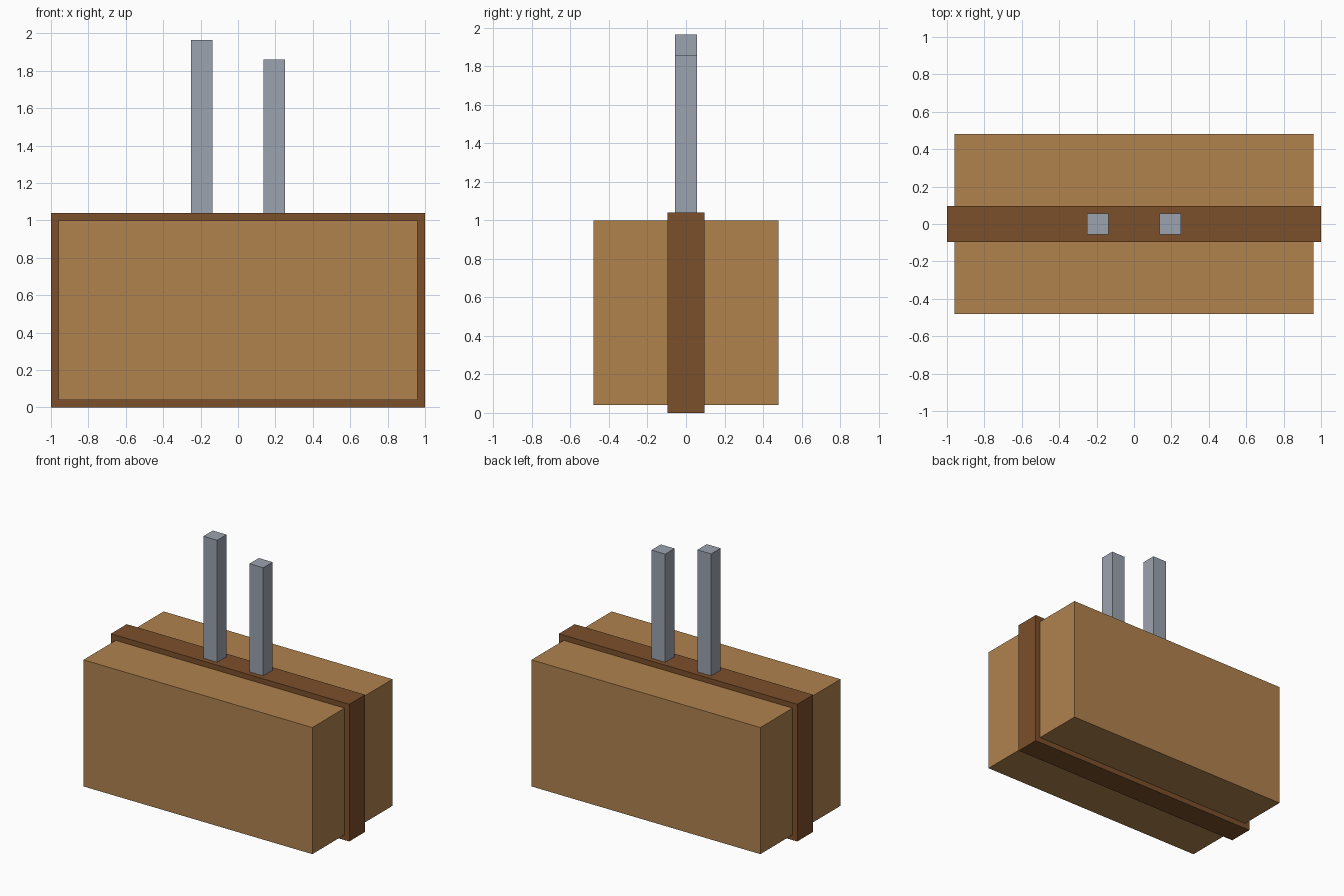
import bpy

cube = bpy.data.objects.get("Cube")
if cube:
    bpy.data.objects.remove(cube, do_unlink=True)


def material(name, rgb):
    mat = bpy.data.materials.new(name)
    mat.use_nodes = True
    color = (*rgb, 1.0)
    mat.diffuse_color = color
    mat.node_tree.nodes["Principled BSDF"].inputs["Base Color"].default_value = color
    return mat


def box(name, x, width, depth, bottom, top, mat):
    """Add a box centred on y = 0 between two heights."""
    bpy.ops.mesh.primitive_cube_add(size=1, location=(x, 0, (bottom + top) / 2))
    obj = bpy.context.object
    obj.name = name
    obj.scale = (width, depth, top - bottom)
    bpy.ops.object.transform_apply(location=False, rotation=False, scale=True)
    obj.data.materials.append(mat)
    return obj


tan = material("tan", (0.434, 0.223, 0.076))
brown = material("dark brown", (0.202, 0.080, 0.025))
grey = material("metal grey", (0.332, 0.366, 0.429))

# Main case and the raised band wrapped around its middle
box("case", 0, 1.92, 0.96, 0.04, 1.0, tan)
box("middle_band", 0, 2.0, 0.19, 0, 1.04, brown)

# Two upright posts of unequal height
for name, x, top in (("right_post", -0.193, 1.965), ("left_post", 0.193, 1.86)):
    box(name, x, 0.115, 0.112, 1.0, top, grey)
